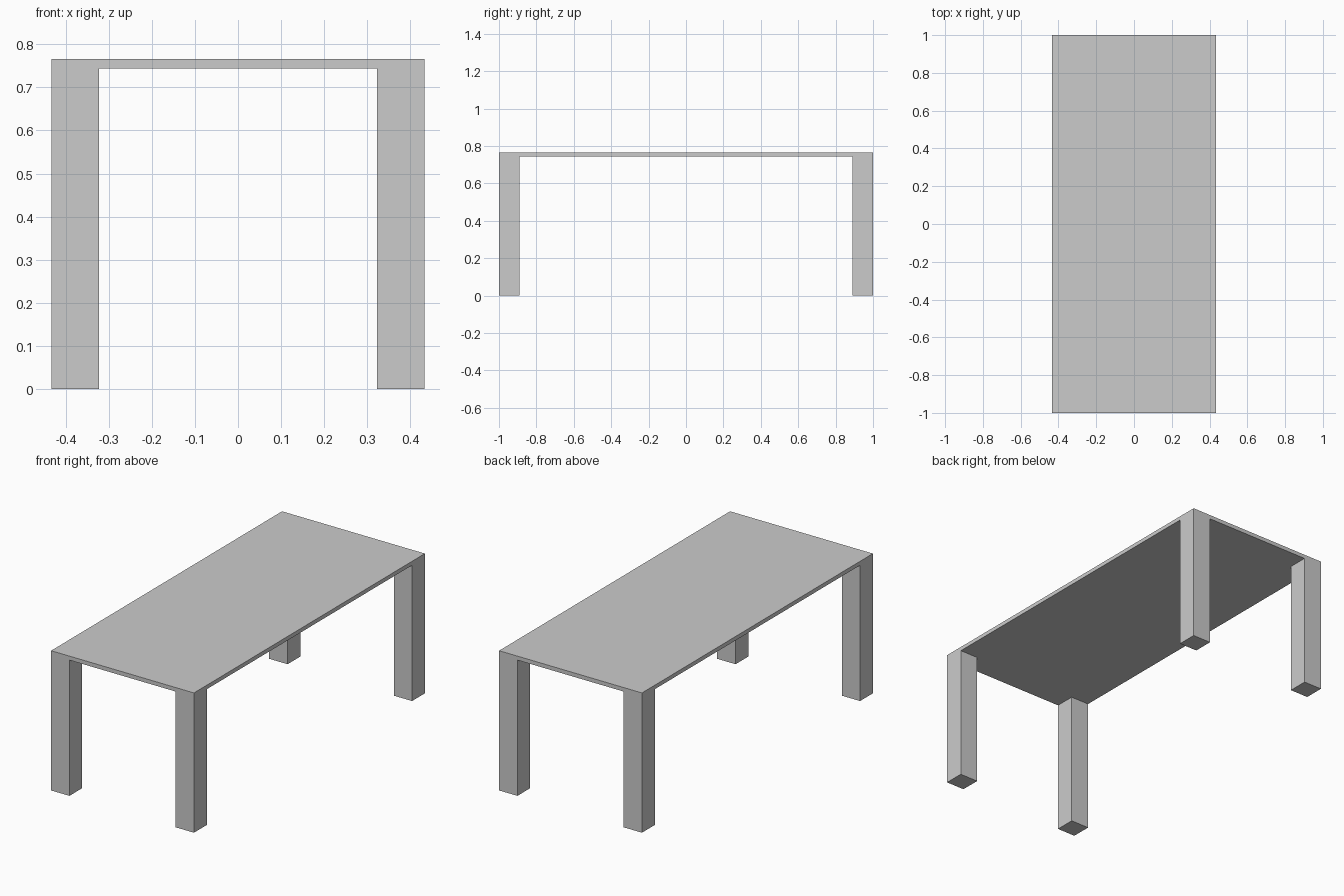
import bpy

if "Cube" in bpy.data.objects:
    bpy.data.objects.remove(bpy.data.objects["Cube"])

WIDTH, LENGTH, HEIGHT = 0.866, 2.0, 0.766
TOP_THICKNESS = 0.022
LEG = 0.111


def box(name, size, centre):
    bpy.ops.mesh.primitive_cube_add(size=1, location=centre)
    obj = bpy.context.object
    obj.name = obj.data.name = name
    obj.scale = size
    bpy.ops.object.transform_apply(location=False, rotation=False, scale=True)
    return obj


# Thin slab top
box("tabletop", (WIDTH, LENGTH, TOP_THICKNESS), (0, 0, HEIGHT - TOP_THICKNESS / 2))

# Square legs, flush with the corners of the top
leg_height = HEIGHT - TOP_THICKNESS
for y_name, sy in (("front", -1), ("back", 1)):
    for x_name, sx in (("left", -1), ("right", 1)):
        box(f"{y_name}_{x_name}_leg", (LEG, LEG, leg_height),
            (sx * (WIDTH - LEG) / 2, sy * (LENGTH - LEG) / 2, leg_height / 2))
